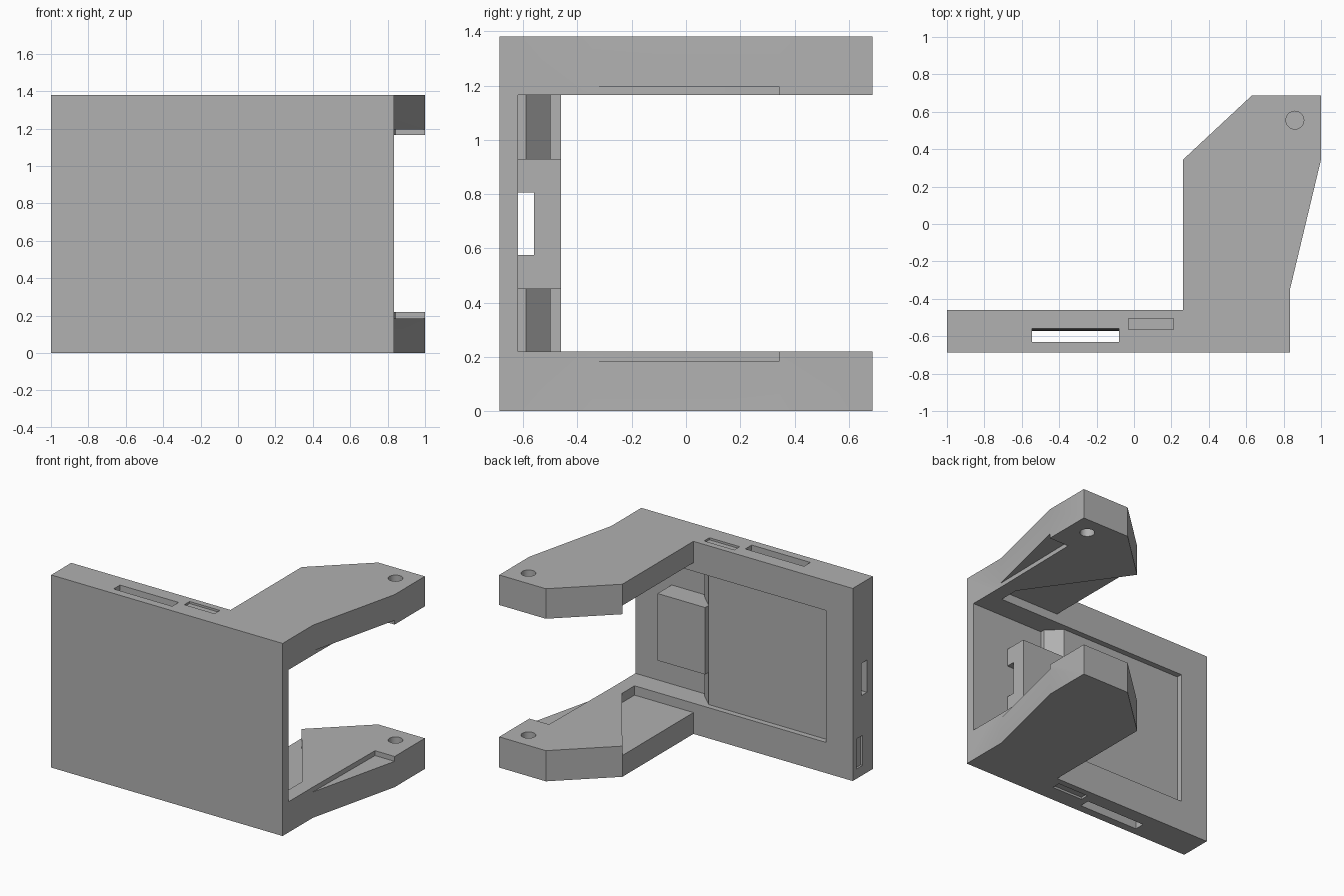
import bpy, bmesh, math

cube = bpy.data.objects.get("Cube")
if cube:
    bpy.data.objects.remove(cube, do_unlink=True)

HEIGHT = 1.38
ARM = 0.22        # arm thickness
BACK = -0.46      # rear face of the plate
grey = bpy.data.materials.new("light_grey")
grey.use_nodes = True
grey.diffuse_color = (0.44, 0.44, 0.44, 1)
grey.node_tree.nodes["Principled BSDF"].inputs["Base Color"].default_value = grey.diffuse_color


def prism(name, points, low, high, axis="z"):
    """Extrude a closed profile along z (points are x, y) or x (points are y, z)."""
    bm = bmesh.new()
    place = (lambda a, b, h: (a, b, h)) if axis == "z" else (lambda a, b, h: (h, a, b))
    face = bm.faces.new([bm.verts.new(place(a, b, low)) for a, b in points])
    made = bmesh.ops.extrude_face_region(bm, geom=[face])["geom"]
    offset = place(0, 0, high - low)
    bmesh.ops.translate(bm, vec=offset, verts=[v for v in made if isinstance(v, bmesh.types.BMVert)])
    bmesh.ops.recalc_face_normals(bm, faces=bm.faces)
    mesh = bpy.data.meshes.new(name)
    bm.to_mesh(mesh)
    bm.free()
    mesh.materials.append(grey)
    obj = bpy.data.objects.new(name, mesh)
    bpy.context.collection.objects.link(obj)
    return obj


def box(name, x0, x1, y0, y1, z0, z1):
    return prism(name, [(x0, y0), (x1, y0), (x1, y1), (x0, y1)], z0, z1)


def combine(tool, operation="DIFFERENCE"):
    """Apply a boolean to the bracket and discard the tool."""
    tool.hide_render = True
    mod = bracket.modifiers.new("boolean", "BOOLEAN")
    mod.operation = operation
    mod.solver = "EXACT"
    mod.object = tool
    bpy.ops.object.select_all(action="DESELECT")
    bpy.context.view_layer.objects.active = bracket
    bracket.select_set(True)
    bpy.ops.object.modifier_apply(modifier=mod.name)
    bpy.data.objects.remove(tool, do_unlink=True)


# Plate and arms share one plan outline
outline = [(-1, -0.687), (0.835, -0.687), (0.835, -0.345), (1, 0.345),
           (1, 0.687), (0.63, 0.687), (0.263, 0.345), (0.263, BACK), (-1, BACK)]
bracket = prism("mounting_bracket", outline, 0, HEIGHT)

# Gap between the arms
combine(box("arm_gap", 0.1, 1.2, BACK, 1, ARM, HEIGHT - ARM + 0.005))

# Stepped recess in the plate, open to the side
recess = [(-0.786, -0.4), (-0.786, -0.5), (0.17, -0.5), (0.265, -0.59),
          (0.265, -0.62), (0.95, -0.62), (0.95, -0.4)]
combine(prism("plate_recess", recess, ARM, HEIGHT - ARM + 0.005))

# Raised block standing in the recess
combine(box("clip_block", 0.17, 0.548, -0.65, BACK, 0.45, 0.93), "UNION")

# Lengthwise channel, and upright channel with a flared rear wall
combine(box("long_channel", -1.1, 0.9, -0.62, -0.56, 0.575, 0.805))
steps = 8
flare = [(-0.573 + 0.015 * t * t, HEIGHT / 2 * (1 + t))
         for t in (2 * i / steps - 1 for i in range(steps + 1))]
flare = [(-0.63, -0.1), (-0.557, -0.1)] + flare + [(-0.557, HEIGHT + 0.1), (-0.63, HEIGHT + 0.1)]
combine(prism("upright_channel", flare, -0.545, -0.08, "x"))

# Shallow slots on the top, bottom and end
for z in (0, HEIGHT):
    combine(box("short_slot", -0.03, 0.21, -0.565, -0.505, z - 0.015, z + 0.015))
combine(box("end_slot", -1.1, -0.985, -0.57, -0.505, 0.07, 0.285))


def arm_cut(name, points, depth):
    """Cut the inner face of both arms to the given depth."""
    combine(prism(name, points, ARM - depth, ARM + 0.1))
    combine(prism(name, points, HEIGHT - ARM - 0.1, HEIGHT - ARM + depth))


# Corner pockets, outer reliefs and pin holes in the arms
arm_cut("corner_pocket", [(0.1, BACK), (0.73, BACK), (0.73, -0.316), (0.263, 0.345), (0.1, 0.345)], 0.067)
arm_cut("outer_relief", [(0.835, -0.345), (1.1, -0.345), (1.1, 0.345), (0.845, 0.345)], 0.035)
circle = [(0.86 + 0.048 * math.cos(a), 0.555 + 0.048 * math.sin(a))
          for a in (math.tau * i / 32 for i in range(32))]
combine(prism("lower_pin_hole", circle, 0.05, 0.4))
combine(prism("upper_pin_hole", circle, 1, 1.5))

bpy.ops.object.shade_smooth_by_angle(angle=math.radians(25))
